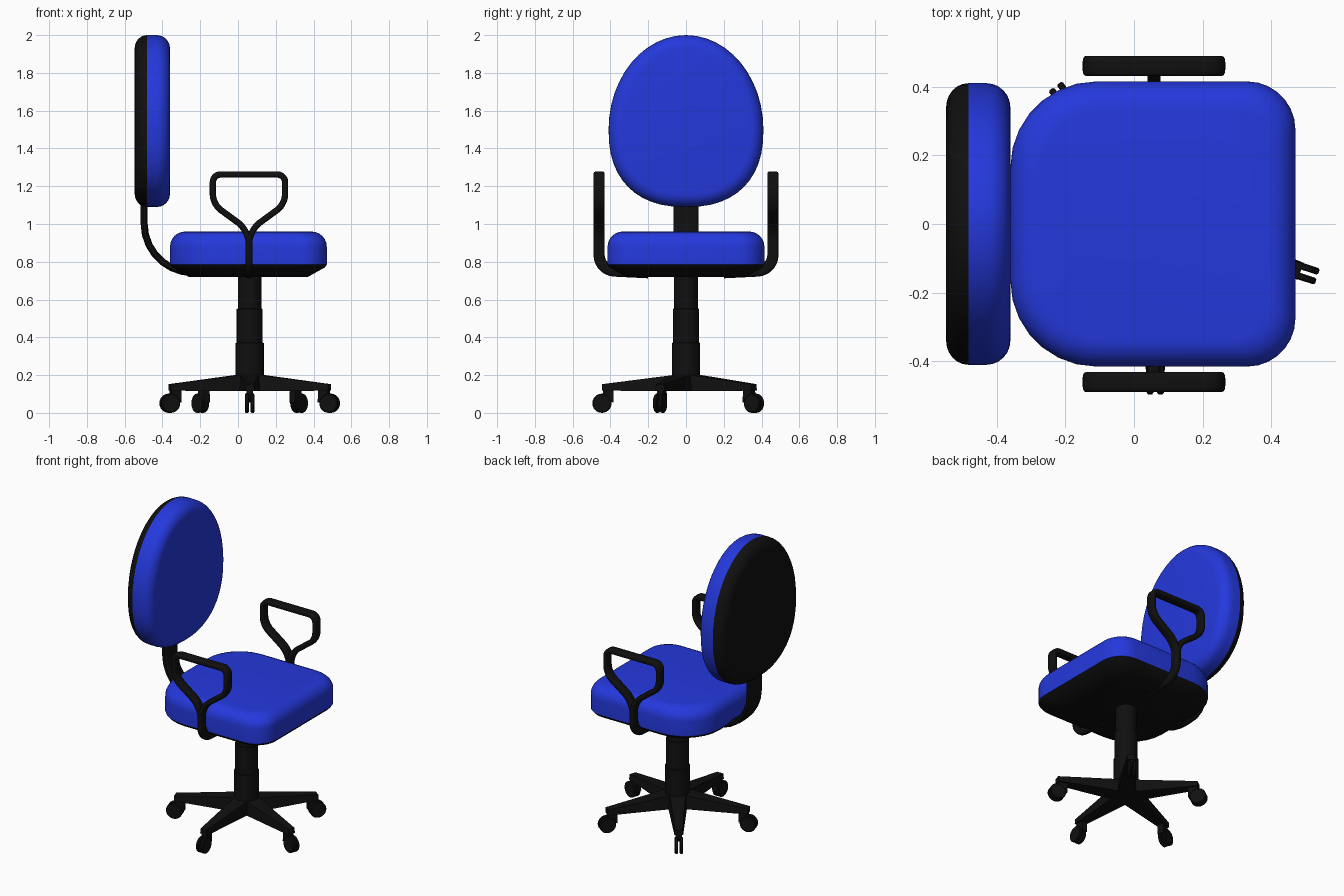
import bpy, bmesh, math
from mathutils import Vector, Matrix
from mathutils.geometry import interpolate_bezier

cube = bpy.data.objects.get("Cube")
if cube:
    bpy.data.objects.remove(cube)

HUB_X = 0.062


def material(name, color):
    m = bpy.data.materials.new(name)
    m.use_nodes = True
    m.diffuse_color = (*color, 1)
    bsdf = next(n for n in m.node_tree.nodes if n.type == 'BSDF_PRINCIPLED')
    bsdf.inputs["Base Color"].default_value = (*color, 1)
    return m


BLUE = material("blue_fabric", (0.018, 0.04, 0.72))
BLACK = material("black_plastic", (0.005, 0.005, 0.005))


def loft(name, loops, mat, matrix=None):
    """Skin a row of equal-sized point loops and cap both ends."""
    bm = bmesh.new()
    rings = [[bm.verts.new(p) for p in loop] for loop in loops]
    for a, b in zip(rings, rings[1:]):
        for i in range(len(a)):
            j = (i + 1) % len(a)
            bm.faces.new((a[i], a[j], b[j], b[i]))
    bm.faces.new(rings[0])
    bm.faces.new(rings[-1])
    bmesh.ops.recalc_face_normals(bm, faces=bm.faces)
    if matrix:
        bm.transform(matrix)
    mesh = bpy.data.meshes.new(name)
    bm.to_mesh(mesh)
    bm.free()
    mesh.materials.append(mat)
    obj = bpy.data.objects.new(name, mesh)
    bpy.context.collection.objects.link(obj)
    bpy.ops.object.select_all(action='DESELECT')
    obj.select_set(True)
    bpy.context.view_layer.objects.active = obj
    bpy.ops.object.shade_smooth_by_angle(angle=math.radians(35))
    return obj


def fillet(corners, closed=False, steps=8):
    """Round each (point, cut length) corner of a path."""
    pts = []
    n = len(corners)
    for i, (p, cut) in enumerate(corners):
        p = Vector(p)
        if cut == 0 or (not closed and i in (0, n - 1)):
            pts.append(p)
            continue
        u = (Vector(corners[i - 1][0]) - p).normalized() * cut
        v = (Vector(corners[(i + 1) % n][0]) - p).normalized() * cut
        pts += interpolate_bezier(p + u, p + u * 0.45, p + v * 0.45, p + v, steps)
    return pts


def sweep(name, path, axis, half_width, half_thick, mat):
    """Carry a rounded bar section along a flat path; axis is across the path."""
    axis = Vector(axis)
    loops = []
    for i, p in enumerate(path):
        t = path[min(i + 1, len(path) - 1)] - path[max(i - 1, 0)]
        side = t.normalized().cross(axis)
        loop = []
        for k in range(16):
            a = math.tau * (k + 0.5) / 16
            c, s = math.cos(a), math.sin(a)
            loop.append(p + axis * half_width * math.copysign(abs(c) ** 0.6, c)
                        + side * half_thick * math.copysign(abs(s) ** 0.6, s))
        loops.append(loop)
    return loft(name, loops, mat)


def circle(r, z, n=24):
    return [Vector((r * math.cos(math.tau * i / n), r * math.sin(math.tau * i / n), z))
            for i in range(n)]


def quarter_round(start, depth, inset, steps=6):
    """(position, inset) pairs for a rounded edge."""
    angles = [math.pi / 2 * i / steps for i in range(steps + 1)]
    return [(start + depth * math.sin(a), inset * (1 - math.cos(a))) for a in angles]


# Seat
outline = fillet([((0.47, -0.415, 0), 0.14), ((0.47, 0.415, 0), 0.14),
                  ((-0.36, 0.415, 0), 0.25), ((-0.36, -0.415, 0), 0.25)], closed=True)


def seat_loop(z, inset):
    k = 1 - inset / 0.415
    return [Vector((0.055 + (p.x - 0.055) * k, p.y * k, z)) for p in outline]


loft("seat_cushion", [seat_loop(0.785, 0)] +
     [seat_loop(z, d) for z, d in quarter_round(0.88, 0.08, 0.08)], BLUE)
loft("seat_shell", [seat_loop(0.785, 0), seat_loop(0.77, 0.01), seat_loop(0.72, 0.1)], BLACK)


# Backrest
def back_loop(x, inset):
    loop = []
    for i in range(48):
        a = math.tau * i / 48
        c, s = math.cos(a), math.sin(a)
        height, power = (0.5, 1) if s > 0 else (0.41, 0.85)
        loop.append(Vector((x, (0.41 - inset) * math.copysign(abs(c) ** power, c),
                            1.5 + (height - inset) * math.copysign(abs(s) ** power, s))))
    return loop


loft("backrest_cushion", [back_loop(-0.482, 0)] +
     [back_loop(x, d) for x, d in quarter_round(-0.43, 0.07, 0.07)], BLUE)
loft("backrest_shell", [back_loop(x, d) for x, d in quarter_round(-0.482, -0.065, 0.07)], BLACK)

# Bar from under the seat to the backrest
bar = fillet([((-0.1, 0, 0.742), 0), ((-0.497, 0, 0.742), 0.26), ((-0.497, 0, 1.3), 0)])
sweep("backrest_bar", bar, (0, 1, 0), 0.067, 0.019, BLACK)

# Armrests
for side, label in ((1, "left"), (-1, "right")):
    y = 0.46 * side
    stem = fillet([((HUB_X - 0.004, 0.2 * side, 0.742), 0),
                   ((HUB_X - 0.004, y, 0.755), 0.08),
                   ((HUB_X - 0.004, y, 0.94), 0)])
    sweep(label + "_arm_stem", stem, (1, 0, 0), 0.019, 0.03, BLACK)
    for d, half in ((1, "front"), (-1, "rear")):
        mid = HUB_X - 0.004
        loop = fillet([((mid, y, 0.86), 0), ((mid, y, 0.965), 0.07),
                       ((mid + 0.191 * d, y, 1.105), 0.05),
                       ((mid + 0.191 * d, y, 1.262), 0.04), ((mid, y, 1.262), 0)])
        sweep(f"{label}_arm_{half}_loop", loop, (0, 1, 0), 0.03, 0.017, BLACK)

# Gas column
steps = [(0.075, 0.115), (0.075, 0.37), (0.069, 0.372), (0.069, 0.55),
         (0.063, 0.552), (0.063, 0.73)]
loft("column", [circle(r, z) for r, z in steps], BLACK,
     Matrix.Translation((HUB_X, 0, 0)))


# Star base with casters
def block(r, half, low, high):
    return [Vector((r, -half, low)), Vector((r, half, low)),
            Vector((r, half * 0.85, high)), Vector((r, -half * 0.85, high))]


for i in range(5):
    place = (Matrix.Translation((HUB_X, 0, 0)) @
             Matrix.Rotation(math.radians(-90 + 72 * i), 4, 'Z'))
    loft(f"base_leg_{i + 1}", [block(0, 0.06, 0.115, 0.205), block(0.07, 0.055, 0.115, 0.2),
                               block(0.445, 0.026, 0.118, 0.152)], BLACK, place)
    loft(f"caster_fork_{i + 1}", [block(0.385, 0.02, 0.055, 0.13),
                                  block(0.44, 0.02, 0.075, 0.13)], BLACK, place)
    for s in (-1, 1):
        turn = (place @ Matrix.Translation((0.445, 0.015 * s, 0.051)) @
                Matrix.Rotation(math.pi / 2, 4, 'X'))
        loft(f"caster_wheel_{i + 1}_{'a' if s < 0 else 'b'}",
             [circle(0.046, -0.01), circle(0.051, -0.006),
              circle(0.051, 0.006), circle(0.046, 0.01)], BLACK, turn)
